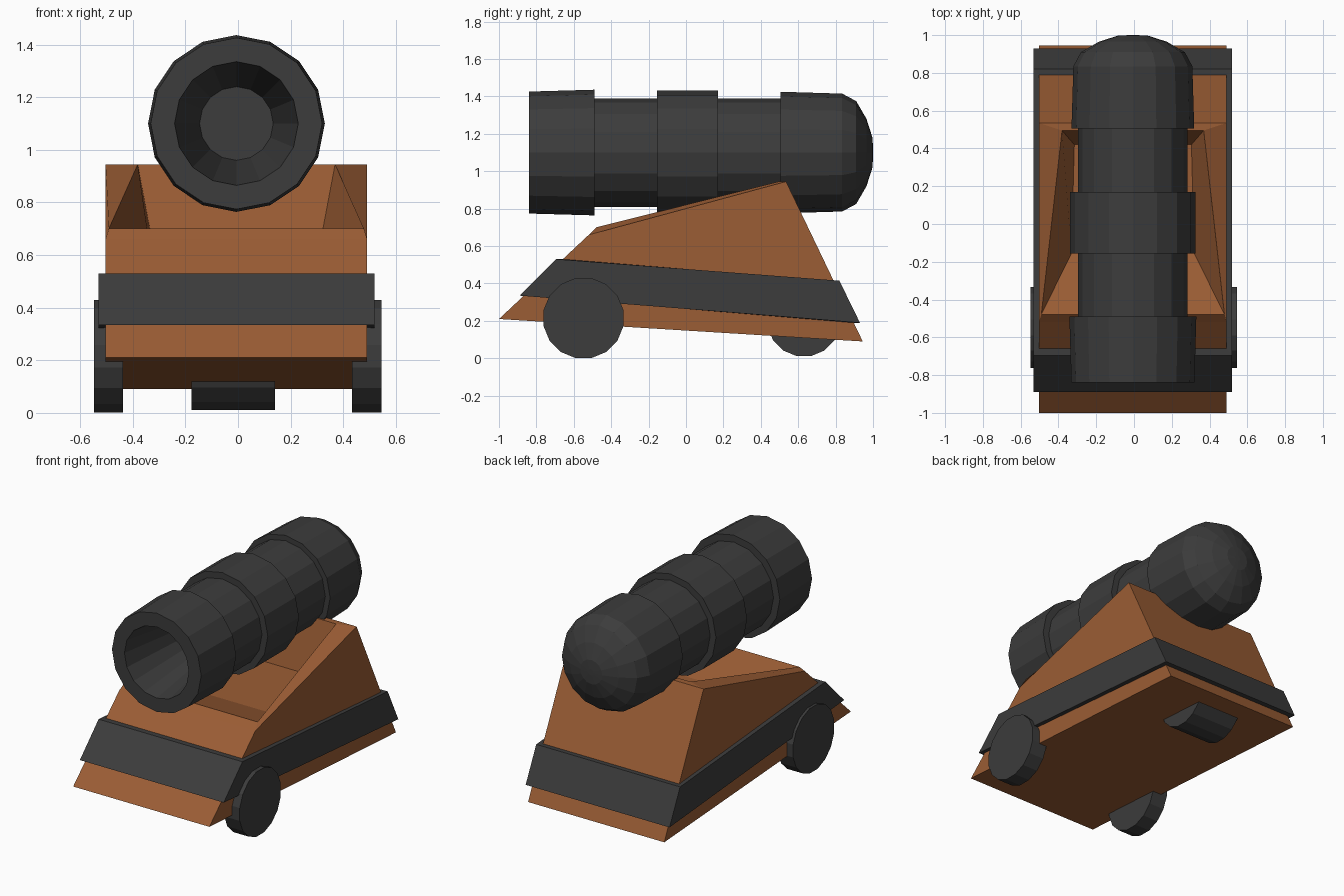
import bpy, bmesh
from math import cos, sin, pi

if "Cube" in bpy.data.objects:
    bpy.data.objects.remove(bpy.data.objects["Cube"])

CX = -0.006


def material(name, rgb):
    m = bpy.data.materials.new(name)
    m.diffuse_color = (*rgb, 1)
    m.use_nodes = True
    m.node_tree.nodes["Principled BSDF"].inputs["Base Color"].default_value = m.diffuse_color
    return m


WOOD = material("wood", (0.33, 0.11, 0.035))
IRON = material("iron", (0.045, 0.045, 0.045))


def loft(name, rings, mat, cap_start=False, cap_end=False, loop=False):
    """Skin a list of equal-length point rings into one flat-shaded object."""
    bm = bmesh.new()
    vs = [[bm.verts.new(p) for p in ring] for ring in rings]
    pairs = list(zip(vs, vs[1:])) + ([(vs[-1], vs[0])] if loop else [])
    n = len(rings[0])
    for a, b in pairs:
        for i in range(n):
            j = (i + 1) % n
            bm.faces.new((a[i], a[j], b[j], b[i]))
    if cap_start:
        bm.faces.new(vs[0])
    if cap_end:
        bm.faces.new(vs[-1])
    bmesh.ops.recalc_face_normals(bm, faces=bm.faces)
    me = bpy.data.meshes.new(name)
    bm.to_mesh(me)
    bm.free()
    me.materials.append(mat)
    ob = bpy.data.objects.new(name, me)
    bpy.context.collection.objects.link(ob)
    return ob


def rect(hw, front, back):
    """Four-corner ring from half widths and (y, z) of its front and back edges."""
    (hf, hb) = hw
    return [(CX - hf, *front), (CX + hf, *front), (CX + hb, *back), (CX - hb, *back)]


# Barrel: bore floor, muzzle, raised bands and domed breech
def circle_y(y, r, z=1.10, n=16):
    return [(CX + r * cos(2 * pi * i / n), y, z + r * sin(2 * pi * i / n)) for i in range(n)]


profile = [(-0.25, 0.14), (-0.84, 0.235), (-0.84, 0.326), (-0.49, 0.336), (-0.49, 0.29),
           (-0.155, 0.29), (-0.155, 0.332), (0.17, 0.332), (0.17, 0.29), (0.505, 0.29),
           (0.505, 0.325), (0.835, 0.315), (0.91, 0.275), (0.965, 0.18), (0.997, 0.08)]
loft("barrel", [circle_y(y, r) for y, r in profile] + [circle_y(1.0, 0.02)],
     IRON, cap_start=True, cap_end=True)

# Carriage: wedge body with a recessed cradle
loft("carriage", [
    rect((0.497, 0.497), (-1.0, 0.21), (0.945, 0.09)),
    rect((0.497, 0.497), (-0.52, 0.66), (0.535, 0.945)),
    rect((0.485, 0.375), (-0.48, 0.70), (0.495, 0.945)),
    rect((0.325, 0.31), (-0.155, 0.60), (0.42, 0.60)),
], WOOD, cap_start=True, cap_end=True)

# Iron strap around the carriage
loft("carriage_strap", [
    rect((0.525, 0.525), (-0.89, 0.335), (0.93, 0.19)),
    rect((0.525, 0.525), (-0.695, 0.53), (0.82, 0.415)),
    rect((0.495, 0.495), (-0.658, 0.53), (0.787, 0.415)),
    rect((0.495, 0.495), (-0.865, 0.335), (0.895, 0.19)),
], IRON, loop=True)


# Wheels and rear roller
def roller(name, x0, x1, y, z, r, n=16):
    ring = [(y + r * cos(2 * pi * (i + .5) / n), z + r * sin(2 * pi * (i + .5) / n)) for i in range(n)]
    loft(name, [[(x, *p) for p in ring] for x in (x0, x1)], IRON, True, True)


roller("front_wheel_left", -0.548, -0.437, -0.548, 0.215, 0.218)
roller("front_wheel_right", 0.433, 0.546, -0.548, 0.215, 0.218)
roller("rear_roller", -0.177, 0.14, 0.63, 0.206, 0.198)
